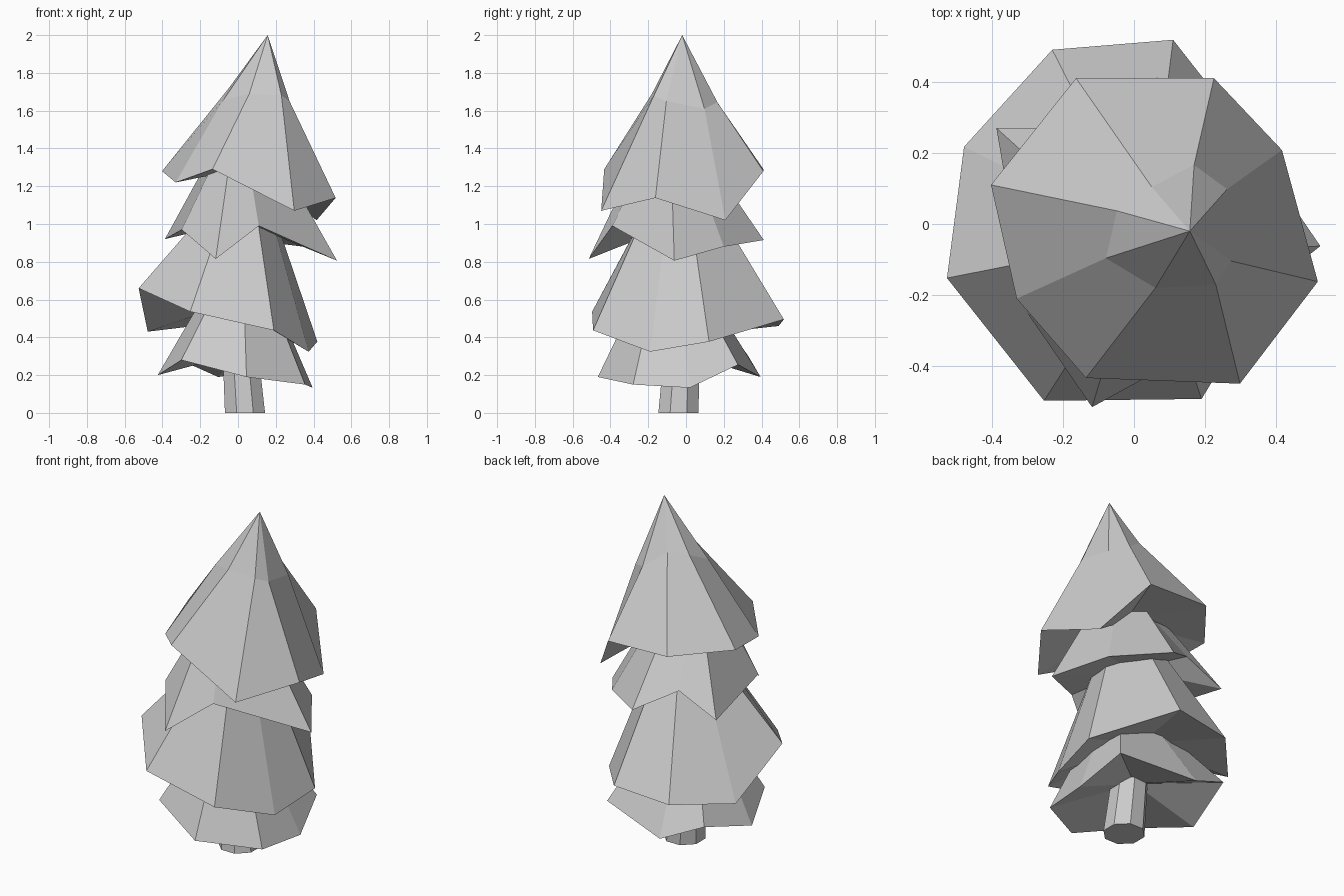
import bpy, bmesh
from math import cos, sin, pi
from mathutils import Vector

if "Cube" in bpy.data.objects:
    bpy.data.objects.remove(bpy.data.objects["Cube"])


def loft(name, rings, apex=None, hollow=0.0):
    """Skin matching rings from bottom to top; fan the base (raised by hollow), close the top."""
    bm = bmesh.new()
    loops = [[bm.verts.new(p) for p in ring] for ring in rings]
    n = len(loops[0])
    base = bm.verts.new(sum((v.co for v in loops[0]), Vector()) / n + Vector((0, 0, hollow)))
    tip = bm.verts.new(apex) if apex else None
    for i in range(n):
        j = (i + 1) % n
        bm.faces.new((base, loops[0][j], loops[0][i]))
        for low, high in zip(loops, loops[1:]):
            bm.faces.new((low[i], low[j], high[j], high[i]))
        if tip:
            bm.faces.new((loops[-1][i], loops[-1][j], tip))
    if not tip:
        bm.faces.new(loops[-1])
    bmesh.ops.recalc_face_normals(bm, faces=bm.faces)
    mesh = bpy.data.meshes.new(name)
    bm.to_mesh(mesh)
    bm.free()
    obj = bpy.data.objects.new(name, mesh)
    bpy.context.collection.objects.link(obj)
    return obj


def circle(x, y, z, r, n=8):
    return [(x + r * cos(2 * pi * (i + .5) / n), y + r * sin(2 * pi * (i + .5) / n), z)
            for i in range(n)]


def shrink(rim, cx, cy, z, k):
    return [(cx + (x - cx) * k, cy + (y - cy) * k, z) for x, y, _ in rim]


# Trunk: slightly leaning eight-sided post
loft("trunk", [circle(.037, -.04, 0, .115), circle(.01, -.02, .36, .1)])

# Lowest skirt of branches
rim = [(.045, -.467, .19), (.355, -.28, .15), (.395, .02, .133), (.325, .275, .255),
       (-.105, .395, .19), (-.35, .33, .3), (-.425, -.01, .2), (-.3, -.31, .28)]
loft("lowest_branches", [rim, shrink(rim, .02, -.09, .66, .4)], hollow=.1)

# Second skirt
rim = [(-.253, -.497, .536), (.19, -.492, .437), (.374, -.19, .324), (.42, .122, .377),
       (.11, .518, .495), (-.23, .49, .46), (-.478, .217, .43), (-.526, -.152, .66)]
loft("lower_branches", [rim, shrink(rim, .04, -.04, 1.05, .4)], hollow=.11)

# Third skirt
rim = [(-.118, -.515, .815), (.11, -.39, .99), (.524, -.062, .806), (.345, .2, .88),
       (.065, .412, .915), (-.144, .27, 1.03), (-.387, .27, .92), (-.298, -.253, .97)]
loft("upper_branches", [rim, shrink(rim, .01, -.09, 1.37, .38)], hollow=.1)

# Crown: bent cone leaning to the right
rim = [(-.135, -.433, 1.29), (.298, -.449, 1.07), (.517, -.162, 1.138), (.416, .208, 1.02),
       (.225, .41, 1.28), (-.163, .41, 1.29), (-.402, .11, 1.28), (-.33, -.21, 1.22)]
bend = [(.06, -.18, 1.69), (.23, -.17, 1.68), (.273, -.104, 1.65), (.262, .098, 1.61),
        (.169, .166, 1.645), (.05, .104, 1.735), (-.048, .037, 1.72), (-.079, -.096, 1.655)]
loft("crown", [rim, bend], apex=(.157, -.02, 2.0), hollow=.1)
